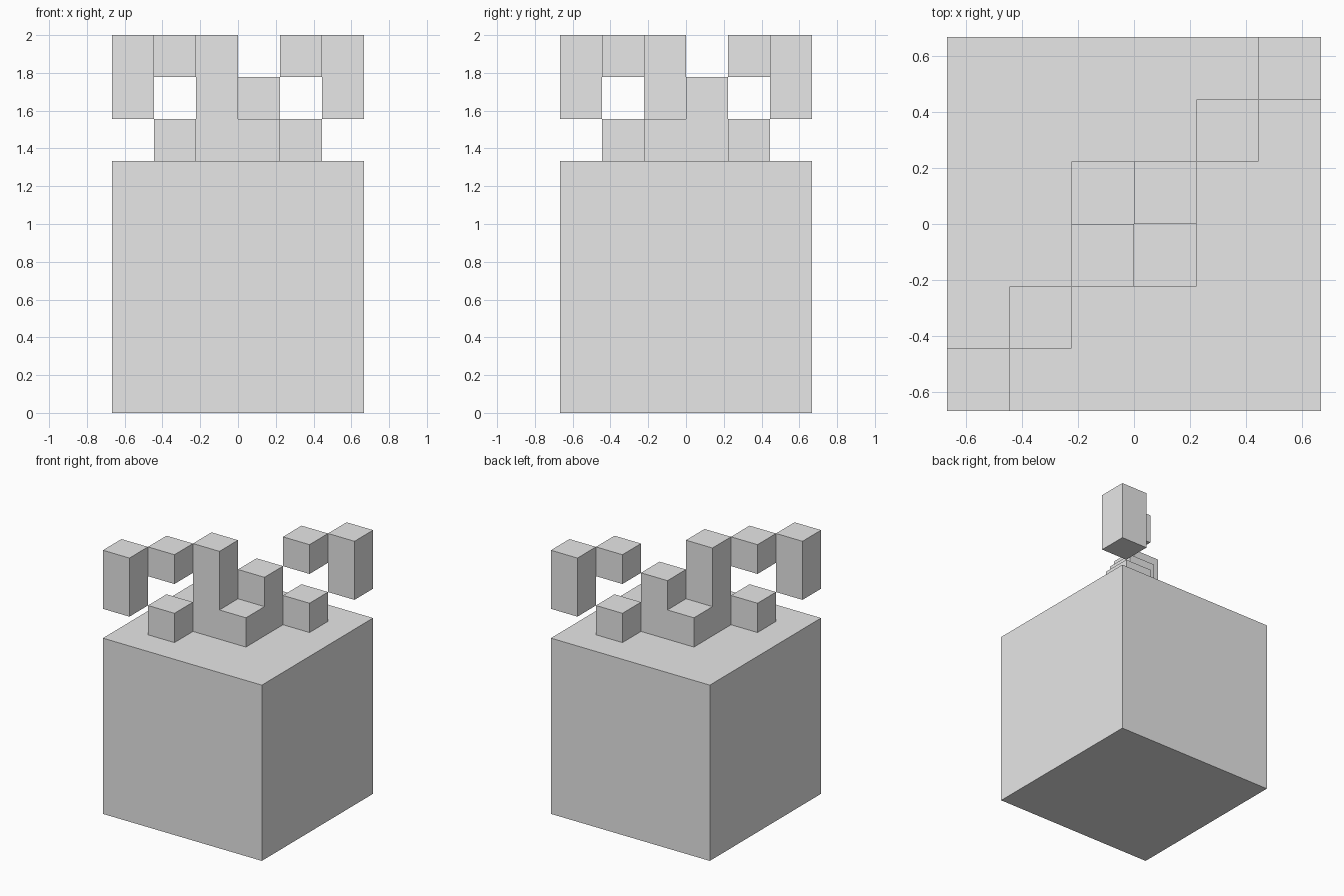
import bpy
import bmesh
from mathutils import Matrix, Vector

if "Cube" in bpy.data.objects:
    bpy.data.objects.remove(bpy.data.objects["Cube"], do_unlink=True)

U = 2 / 9   # edge of one grid cell
TOP = 6     # height of the base in cells

gray = bpy.data.materials.new("plain_gray")
gray.use_nodes = True
color = (0.8, 0.8, 0.8, 1)
gray.diffuse_color = color
gray.node_tree.nodes["Principled BSDF"].inputs["Base Color"].default_value = color


def finish(name, bm):
    mesh = bpy.data.meshes.new(name)
    bm.to_mesh(mesh)
    bm.free()
    mesh.materials.append(gray)
    obj = bpy.data.objects.new(name, mesh)
    bpy.context.collection.objects.link(obj)
    return obj


def block(name, low, size):
    """Box from its lowest corner and its size, both in cells."""
    low, size = Vector(low), Vector(size)
    bm = bmesh.new()
    place = Matrix.Translation((low + size / 2) * U) @ Matrix.Diagonal((*(size * U), 1))
    bmesh.ops.create_cube(bm, size=1, matrix=place)
    return finish(name, bm)


# Large base cube
block("base_cube", (-3, -3, 0), (6, 6, TOP))

# Stepped centre: a tall post, a middle post and two low steps
block("tall_post", (-1, -1, TOP), (1, 1, 3))
block("middle_post", (0, 0, TOP), (1, 1, 2))
block("front_step", (0, -1, TOP), (1, 1, 1))
block("back_step", (-1, 0, TOP), (1, 1, 1))

# Diagonal arms, one towards each opposite corner
for side, near, far in (("right", -2, -3), ("left", 1, 2)):
    block(side + "_foot", (near, near, TOP), (1, 1, 1))
    block(side + "_arm", (near, near, TOP + 2), (1, 1, 1))
    block(side + "_hanging_tip", (far, far, TOP + 1), (1, 1, 2))
